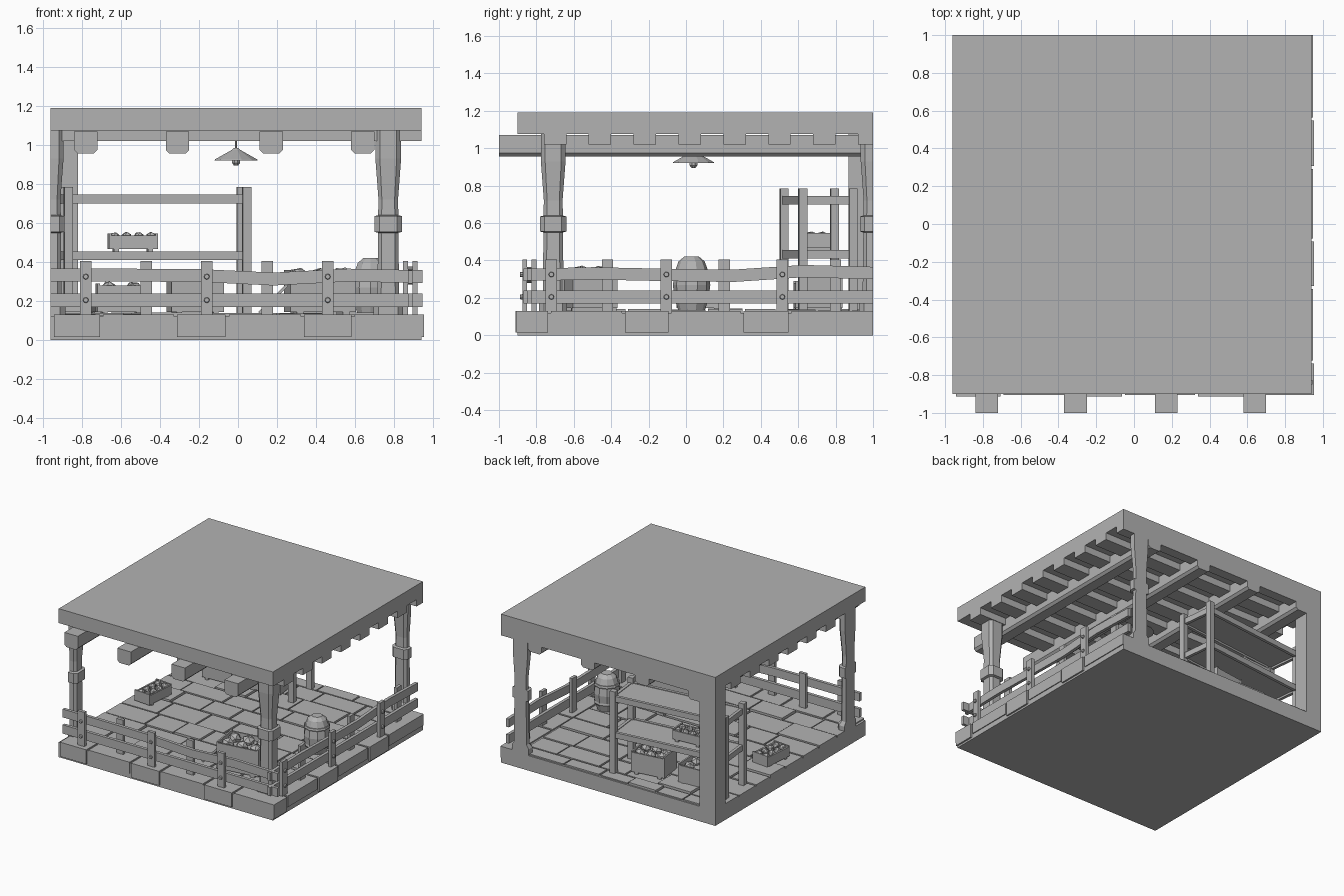
import bpy, bmesh, math, random
from mathutils import Matrix, Vector

random.seed(4)
cube = bpy.data.objects.get("Cube")
if cube:
    bpy.data.objects.remove(cube)

grey = bpy.data.materials.new("plain grey")
grey.use_nodes = True
GREY = (0.45, 0.45, 0.45, 1)
grey.diffuse_color = GREY
grey.node_tree.nodes["Principled BSDF"].inputs["Base Color"].default_value = GREY

XMIN, XMAX, YMIN, YMAX = -0.96, 0.94, -0.9, 1.0
FLOOR = 0.13


def finish(name, bm, matrix=None):
    if matrix:
        bm.transform(matrix)
    bmesh.ops.recalc_face_normals(bm, faces=bm.faces)
    mesh = bpy.data.meshes.new(name)
    bm.to_mesh(mesh)
    bm.free()
    mesh.materials.append(grey)
    obj = bpy.data.objects.new(name, mesh)
    bpy.context.collection.objects.link(obj)
    return obj


def add_box(bm, x0, x1, y0, y1, z0, z1):
    size = Matrix.Diagonal((x1 - x0, y1 - y0, z1 - z0, 1))
    mid = Matrix.Translation(((x0 + x1) / 2, (y0 + y1) / 2, (z0 + z1) / 2))
    return bmesh.ops.create_cube(bm, size=1, matrix=mid @ size)["verts"]


def box(name, *bounds):
    bm = bmesh.new()
    add_box(bm, *bounds)
    return finish(name, bm)


def loft(bm, rings):
    """Bridge closed rings of points and cap both ends."""
    loops = [[bm.verts.new(p) for p in ring] for ring in rings]
    for a, b in zip(loops, loops[1:]):
        for i in range(len(a)):
            j = (i + 1) % len(a)
            bm.faces.new((a[i], a[j], b[j], b[i]))
    bm.faces.new(loops[0][::-1])
    bm.faces.new(loops[-1])


def lathe(name, profile, sides, x, y):
    bm = bmesh.new()
    turn = [2 * math.pi * (i + 0.5) / sides for i in range(sides)]
    loft(bm, [[(x + r * math.cos(t), y + r * math.sin(t), z) for t in turn] for r, z in profile])
    return finish(name, bm)


# Floor slab, edge stones and paving
box("floor_slab", XMIN, XMAX, YMIN, YMAX, 0, 0.12)
front_cuts = [-0.95, -0.7, -0.32, -0.055, 0.33, 0.59, 0.953]
side_cuts = [-0.913, -0.73, -0.335, -0.085, 0.3, 0.555, 1.0]
for cuts, side in ((front_cuts, "front"), (side_cuts, "right")):
    for i, (a, b) in enumerate(zip(cuts, cuts[1:])):
        low = 0.04 if i % 2 else 0.015
        a, b = a + 0.008, b - (0.008 if i < 5 else 0)
        if side == "front":
            box("front_edge_stone", a, b, -0.912 + i % 2 * 0.006, -0.74, low, FLOOR)
        else:
            box("right_edge_stone", 0.8, 0.953 - i % 2 * 0.006, a, b, low, FLOOR)

bm = bmesh.new()
y = -0.72
while y < YMAX - 0.02:
    depth = min(random.uniform(0.17, 0.23), YMAX - y)
    x = XMIN
    while x < 0.78:
        end = min(x + random.uniform(0.22, 0.42), 0.79)
        add_box(bm, x, end - 0.012, y, y + depth - 0.012, 0.1, random.uniform(0.128, 0.142))
        x = end
    y += depth
finish("floor_paving", bm)

# Roof slab, rafters across, main beams front to back
box("roof_slab", XMIN, XMAX, YMIN, YMAX, 1.075, 1.19)
for i in range(-3, 5):
    mid = 0.02 + i * 0.24
    box("rafter", XMIN, XMAX, mid - 0.06, min(mid + 0.06, YMAX), 1.02, 1.08)
for x in (-0.78, -0.31, 0.17, 0.64):
    bm = bmesh.new()
    ring = [(-0.06, 1.07), (-0.06, 0.975), (-0.042, 0.957), (0.042, 0.957), (0.06, 0.975), (0.06, 1.07)]
    loft(bm, [[(x + u, y, z) for u, z in ring] for y in (-1, YMAX)])
    finish("main_beam", bm)


# Carved posts, cut flush where they meet the open sides
def post(name, x, y):
    bm = bmesh.new()
    profile = [(0.075, 0.12), (0.075, 0.17), (0.056, 0.2), (0.052, 0.55), (0.07, 0.555),
               (0.07, 0.635), (0.052, 0.64), (0.05, 0.72), (0.066, 0.93), (0.066, 1.08)]
    rings = []
    for r, z in profile:
        c = r * 0.65
        rings.append([(x + u, y + v, z) for u, v in
                      ((r, -c), (r, c), (c, r), (-c, r), (-r, c), (-r, -c), (-c, -r), (c, -r))])
    loft(bm, rings)
    for co, no in (((XMIN, 0, 0), (-1, 0, 0)), ((0, YMAX, 0), (0, 1, 0))):
        cut = bmesh.ops.bisect_plane(bm, geom=bm.verts[:] + bm.edges[:] + bm.faces[:],
                                     plane_co=co, plane_no=no, clear_outer=True)["geom_cut"]
        edges = [e for e in cut if isinstance(e, bmesh.types.BMEdge)]
        if edges:
            bmesh.ops.contextual_create(bm, geom=edges)
    finish(name, bm)


post("front_right_post", 0.77, -0.71)
post("front_left_post", XMIN, -0.71)
post("back_right_post", 0.77, YMAX)
box("back_left_corner_post", XMIN, -0.82, 0.87, YMAX, 0, 1.1)


# Fences: two rails, alternating outer and inner posts, bolt heads
def fence(name, start, end, stations, wave, place):
    bm = bmesh.new()
    add_box(bm, start, end, 0.03, 0.055, 0.17, 0.24)
    steps = [start + (end - start) * i / 5 for i in range(6)]
    loft(bm, [[(s, 0.03, z), (s, 0.055, z), (s, 0.055, z + 0.066), (s, 0.03, z + 0.066)]
              for s, z in zip(steps, wave)])
    for i, s in enumerate(stations):
        v = 0.055 if i % 2 else 0.005
        add_box(bm, s - 0.03, s + 0.03, v, v + 0.025, 0.11, 0.405)
        if i % 2 == 0:
            for z in (0.205, 0.325):
                turn = Matrix.Translation((s, 0.002, z)) @ Matrix.Rotation(math.pi / 2, 4, "X")
                bmesh.ops.create_cone(bm, cap_ends=True, segments=8, radius1=0.016,
                                      radius2=0.012, depth=0.018, matrix=turn)
    finish(name, bm, place)


fence("front_fence", XMIN, 0.945, [-0.78, -0.47, -0.16, 0.15, 0.46],
      [0.3, 0.3, 0.298, 0.28, 0.3, 0.292], Matrix.Translation((0, -0.88, 0)))
fence("right_fence", -0.87, 1.0, [-0.72, -0.42, -0.105, 0.205, 0.515, 0.8],
      [0.29, 0.298, 0.29, 0.285, 0.31, 0.3],
      Matrix.Translation((0.925, 0, 0)) @ Matrix.Rotation(math.pi / 2, 4, "Z"))

# Shelf rack, turned slightly
rack = Matrix.Translation((-0.87, 0.525, 0)) @ Matrix.Rotation(math.radians(6.2), 4, "Z")
bm = bmesh.new()
for u in (0, 0.92):
    for v in (0, 0.27):
        add_box(bm, u - 0.022, u + 0.022, v - 0.022, v + 0.022, FLOOR, 0.785)
for z in (0.41, 0.7):
    add_box(bm, 0, 0.92, 0, 0.27, z + 0.015, z + 0.04)
    for v in (0, 0.27):
        add_box(bm, 0, 0.92, v - 0.012, v + 0.012, z, z + 0.045)
    for u in (0, 0.92):
        add_box(bm, u - 0.012, u + 0.012, 0, 0.27, z, z + 0.045)
finish("shelf_rack", bm, rack)


# Open crates heaped with produce
def crate(name, x, y, z, length, width, height, angle):
    place = Matrix.Translation((x, y, z)) @ Matrix.Rotation(math.radians(angle), 4, "Z")
    l, w, t = length / 2, width / 2, 0.012
    bm = bmesh.new()
    add_box(bm, -l, l, -w, w, 0.015, 0.03)
    for s in (-1, 1):
        a, b = sorted((s * l, s * (l - t)))
        add_box(bm, a, b, -w, w, 0.015, height)
        a, b = sorted((s * w, s * (w - t)))
        add_box(bm, -l, l, a, b, 0.015, height - 0.01)
        a, b = sorted((s * l * 0.8, s * l * 0.6))
        add_box(bm, a, b, -w, w, 0, 0.015)
    finish(name, bm, place)
    bm = bmesh.new()
    r = w * 0.42
    add_box(bm, -l + t, l - t, -w + t, w - t, 0.03, height - r)
    count = max(2, int(length / (2 * r)))
    for i in range(count):
        for v in (-0.45, 0.45):
            spot = Vector((-l + (i + 0.5) * length / count, v * w, height - r * 0.7))
            roll = Matrix.Rotation(random.uniform(0, 3), 4, (1, 1, 0))
            bmesh.ops.create_icosphere(bm, subdivisions=1, radius=r,
                                       matrix=Matrix.Translation(spot) @ roll)
    finish(name + "_produce", bm, place)


crate("shelf_crate", -0.54, 0.7, 0.452, 0.25, 0.13, 0.095, 4)
crate("under_shelf_crate_left", -0.6, 0.68, FLOOR, 0.25, 0.2, 0.16, 3)
crate("under_shelf_crate_right", -0.22, 0.72, FLOOR, 0.27, 0.2, 0.18, 8)
crate("side_crate", -0.81, 0.08, FLOOR, 0.25, 0.14, 0.1, 85)
crate("front_crate", 0.42, -0.51, FLOOR, 0.34, 0.24, 0.23, 8)

# Loose lid leaning on the front crate
lean = Matrix.Translation((0.18, -0.51, 0.21)) @ Matrix.Rotation(math.radians(-45), 4, "Y")
bm = bmesh.new()
add_box(bm, -0.1, 0.1, -0.1, 0.1, -0.008, 0.008)
finish("leaning_lid", bm, lean)

# Barrel with hoops and a heap on top
lathe("barrel", [(0.07, FLOOR), (0.092, 0.2), (0.1, 0.27), (0.09, 0.34), (0.07, 0.395), (0.04, 0.42)],
      10, 0.68, 0.03)
for r, z in ((0.093, 0.185), (0.094, 0.325)):
    lathe("barrel_hoop", [(r, z), (r + 0.004, z + 0.01), (r, z + 0.025)], 10, 0.68, 0.03)

# Hanging lamp
lathe("lamp_shade", [(0.115, 0.92), (0.112, 0.926), (0.022, 0.975), (0.012, 0.985)], 12, -0.01, 0.04)
lathe("lamp_bulb", [(0.012, 0.895), (0.022, 0.908), (0.022, 0.925)], 8, -0.01, 0.04)
lathe("lamp_cord", [(0.005, 0.98), (0.005, 1.03)], 6, -0.01, 0.04)
